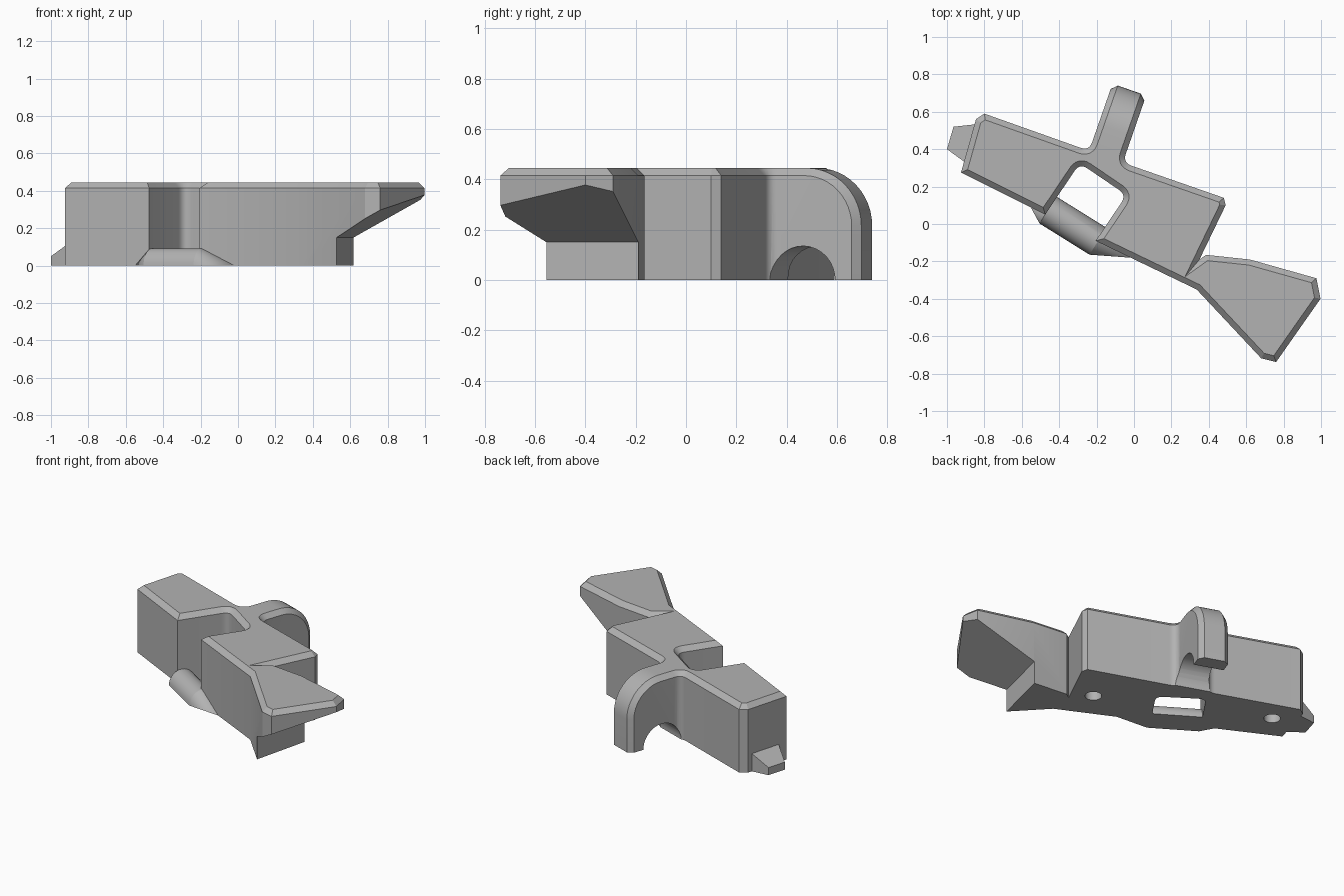
import bpy, bmesh, math
from mathutils import Vector

if "Cube" in bpy.data.objects:
    bpy.data.objects.remove(bpy.data.objects["Cube"])

grey = bpy.data.materials.new("plain_grey")
grey.use_nodes = True
grey.diffuse_color = (0.45, 0.45, 0.45, 1)
grey.node_tree.nodes["Principled BSDF"].inputs["Base Color"].default_value = (0.45, 0.45, 0.45, 1)

HEIGHT, CHAMFER = 0.445, 0.03
U = Vector((0.944, -0.33, 0)).normalized()   # along the body
V = Vector((-U.y, U.x, 0))                   # along the rear arm
UP = Vector((0, 0, 1))


def make_object(name, bm):
    bmesh.ops.recalc_face_normals(bm, faces=bm.faces)
    mesh = bpy.data.meshes.new(name)
    bm.to_mesh(mesh)
    bm.free()
    mesh.materials.append(grey)
    obj = bpy.data.objects.new(name, mesh)
    bpy.context.collection.objects.link(obj)
    return obj


def hull(name, points):
    bm = bmesh.new()
    for p in points:
        bm.verts.new(p)
    result = bmesh.ops.convex_hull(bm, input=bm.verts)
    loose = [g for g in result["geom_interior"] if isinstance(g, bmesh.types.BMVert)]
    bmesh.ops.delete(bm, geom=loose, context="VERTS")
    bmesh.ops.dissolve_limit(bm, angle_limit=0.01, verts=bm.verts, edges=bm.edges)
    return make_object(name, bm)


def rod_points(centre, axis, radius, length, sides=32):
    side = axis.orthogonal().normalized()
    other = axis.cross(side)
    return [centre + axis * end * length / 2
            + radius * (side * math.cos(a) + other * math.sin(a))
            for end in (-1, 1) for a in (math.tau * i / sides for i in range(sides))]


def rounded(outline, steps=6):
    """Outline of (x, y, corner radius) turned into points."""
    out = []
    for i, (x, y, r) in enumerate(outline):
        p = Vector((x, y, 0))
        if not r:
            out.append(p)
            continue
        before = Vector((*outline[i - 1][:2], 0))
        after = Vector((*outline[(i + 1) % len(outline)][:2], 0))
        a, b = p + (before - p).normalized() * r, p + (after - p).normalized() * r
        for k in range(steps + 1):
            t = k / steps
            out.append(a * (1 - t) ** 2 + p * 2 * t * (1 - t) + b * t * t)
    return out


# Plan of body, rear arm, flared tail and front notch
plan = [
    (-0.925, 0.275, 0), (-0.845, 0.56, 0), (-0.80, 0.59, 0),
    (-0.24, 0.391, 0.05), (-0.115, 0.75, 0), (0.065, 0.687, 0), (-0.06, 0.328, 0.05),
    (0.48, 0.14, 0), (0.49, 0.10, 0), (0.35, -0.19, 0), (0.385, -0.165, 0),
    (0.62, -0.19, 0), (0.975, -0.29, 0), (0.997, -0.40, 0),
    (0.76, -0.738, 0), (0.68, -0.718, 0), (0.335, -0.35, 0),
    (-0.205, -0.09, 0), (-0.04, 0.155, 0.05), (-0.29, 0.325, 0.05), (-0.475, 0.05, 0),
]
bm = bmesh.new()
base = bm.faces.new([bm.verts.new(p) for p in rounded(plan)])
top = bmesh.ops.extrude_face_region(bm, geom=[base])
bmesh.ops.translate(bm, vec=UP * HEIGHT, verts=[g for g in top["geom"] if isinstance(g, bmesh.types.BMVert)])
bmesh.ops.recalc_face_normals(bm, faces=bm.faces)

# Round the far end of the arm downward
end_edge = [e for e in bm.edges if all(v.co.z > 0.4 and v.co.dot(V) > 0.6 for v in e.verts)]
bmesh.ops.bevel(bm, geom=end_edge, offset=0.23, segments=12, profile=0.5,
                affect="EDGES", clamp_overlap=False)
bm.normal_update()


# Chamfer along the top outline and over the arm's curve
def is_crown(face):
    on_arm_end = face.calc_center_median().dot(V) > 0.42 and abs(face.normal.dot(U)) < 0.1
    return face.normal.z > 0.95 or (on_arm_end and face.normal.z > -0.5)


rim = [e for e in bm.edges
       if sum(is_crown(f) for f in e.link_faces) == 1 and max(v.co.z for v in e.verts) > 0.01]
bmesh.ops.bevel(bm, geom=rim, offset=CHAMFER, segments=1, affect="EDGES", clamp_overlap=False)
body = make_object("body", bm)

# Cutters: tunnel under the arm, slope under the tail, two sockets below
cutters = [hull("arm_tunnel", rod_points(U * -0.26 + V * 0.435, U, 0.135, 0.5))]
out = Vector((0.97, -0.24, 0)).normalized()
along = Vector((-out.y, out.x, 0))
foot = Vector((0.57, -0.38, 0))
cutters.append(hull("tail_undercut", [
    foot + out * d + along * s + UP * z
    for s in (-0.7, 0.7) for d, z in ((0, -0.1), (0, 0.15), (0.7, 0.53), (0.7, -0.1))]))
for x, y in ((-0.74, 0.40), (0.25, -0.08)):
    cutters.append(hull("socket", rod_points(Vector((x, y, 0)), UP, 0.05, 0.4)))

bpy.context.view_layer.objects.active = body
for cutter in cutters:
    cutter.hide_render = True
    mod = body.modifiers.new(cutter.name, "BOOLEAN")
    mod.operation, mod.solver, mod.object = "DIFFERENCE", "EXACT", cutter
    bpy.ops.object.modifier_apply(modifier=mod.name)
    bpy.data.objects.remove(cutter)

# Half-round bar across the notch, tapering into the body at both ends
T = Vector((0.85, -0.53, 0)).normalized()
N = Vector((-T.y, T.x, 0))
points = [Vector((-0.55, 0.085, 0)), Vector((-0.02, -0.18, 0))]
for t in (-0.43, -0.115):
    for i in range(17):
        a = math.pi * i / 16
        points.append(T * t + N * (-0.18 + 0.085 * math.cos(a)) + UP * 0.092 * math.sin(a))
bar = hull("notch_bar", points)

# Small sloping tab at the narrow end
tab_plan = ((-1.0, 0.40, 0.05), (-0.965, 0.52, 0.05), (-0.83, 0.535, 0.13), (-0.89, 0.32, 0.13))
tab = hull("end_tab", [Vector((x, y, z)) for x, y, h in tab_plan for z in (0, h)])

bpy.ops.object.select_all(action="DESELECT")
for obj in (body, bar, tab):
    obj.select_set(True)
bpy.ops.object.shade_smooth_by_angle(angle=math.radians(22))
